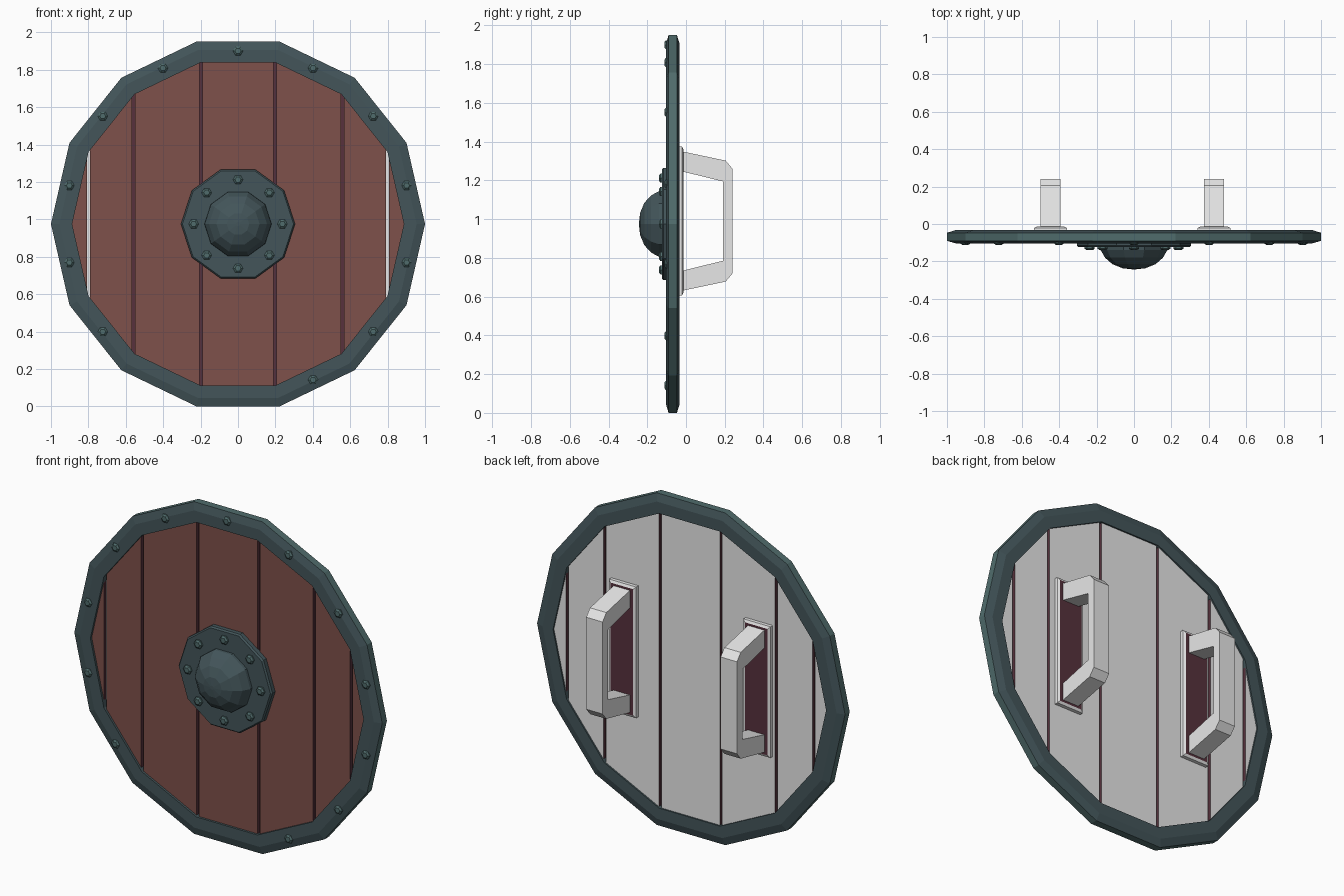
import bpy, bmesh, math

if "Cube" in bpy.data.objects:
    bpy.data.objects.remove(bpy.data.objects["Cube"])

CZ = 0.975   # height of the shield centre


def mat(name, rgb):
    m = bpy.data.materials.new(name)
    m.diffuse_color = (*rgb, 1)
    m.use_nodes = True
    m.node_tree.nodes["Principled BSDF"].inputs["Base Color"].default_value = m.diffuse_color
    return m


IRON = mat("dark iron", (0.056, 0.091, 0.102))
EDGE = mat("light iron", (0.08, 0.15, 0.15))
RED = mat("red paint", (0.21, 0.082, 0.069))
GREY = mat("pale grey", (0.8, 0.8, 0.8))
MAROON = mat("dark maroon", (0.095, 0.031, 0.046))


def make(name, verts, faces, mats, rule=None):
    """Mesh object with outward normals; rule picks a material from each face."""
    me = bpy.data.meshes.new(name)
    me.from_pydata(verts, [], faces)
    bm = bmesh.new()
    bm.from_mesh(me)
    bmesh.ops.recalc_face_normals(bm, faces=bm.faces[:])
    bm.normal_update()
    if rule:
        for f in bm.faces:
            f.material_index = rule(f)
    bm.to_mesh(me)
    bm.free()
    for m in mats:
        me.materials.append(m)
    ob = bpy.data.objects.new(name, me)
    bpy.context.collection.objects.link(ob)
    return ob


def lathe(name, prof, n, cx, cz, mats, closed=False, rule=None):
    """Turn (radius, y) points around the y axis with n flat sides."""
    verts = [(cx + r * math.cos(2 * math.pi * k / n), y, cz + r * math.sin(2 * math.pi * k / n))
             for r, y in prof for k in range(n)]
    m = len(prof)
    faces = []
    for i in range(m if closed else m - 1):
        j = (i + 1) % m
        for k in range(n):
            l = (k + 1) % n
            faces.append((i * n + k, i * n + l, j * n + l, j * n + k))
    if not closed:
        faces += [tuple(range(n)), tuple(range((m - 1) * n, m * n))]
    return make(name, verts, faces, mats, closed and rule or rule)


def prism(name, pts, a, b, mats, axis, rule=None):
    """Extrude a 2D outline along x (outline is y,z) or y (outline is x,z)."""
    put = (lambda p, t: (t, p[0], p[1])) if axis == "x" else (lambda p, t: (p[0], t, p[1]))
    n = len(pts)
    verts = [put(p, a) for p in pts] + [put(p, b) for p in pts]
    faces = [tuple(range(n)), tuple(range(n, 2 * n))]
    faces += [(i, (i + 1) % n, n + (i + 1) % n, n + i) for i in range(n)]
    return make(name, verts, faces, mats, rule=rule)


# fourteen-sided iron rim with bevelled outer edge
lathe("rim", [(0.887, -0.103), (0.955, -0.103), (1.0, -0.09), (1.0, -0.047), (0.955, -0.033), (0.887, -0.033)],
      14, 0, CZ, [IRON, EDGE], closed=True,
      rule=lambda f: int(abs(f.normal.y) < 0.5 and math.hypot(f.calc_center_median().x,
                         f.calc_center_median().z - CZ) > 0.93))

# planks clipped to the fourteen-sided outline
R = 0.892
corners = [(R * math.cos(math.pi * k / 7), R * math.sin(math.pi * k / 7)) for k in range(7, -1, -1)]


def half_height(x):
    for (xa, za), (xb, zb) in zip(corners, corners[1:]):
        if xa - 1e-9 <= x <= xb + 1e-9:
            return za + (zb - za) * (x - xa) / (xb - xa)
    return 0


def board(name, x0, x1, y0, y1, mats, rule=None):
    xs = [x0] + [c[0] for c in corners if x0 + 1e-4 < c[0] < x1 - 1e-4] + [x1]
    top = [(x, CZ + max(half_height(x), 0.001)) for x in xs]
    bottom = [(x, 2 * CZ - z) for x, z in reversed(top)]
    return prism(name, top + bottom, y0, y1, mats, "y", rule)


def paint(f):   # red front, grey back, maroon edges
    return 0 if f.normal.y < -0.5 else 1 if f.normal.y > 0.5 else 2


cuts = [-R, -0.8, -0.558, -0.198, 0.198, 0.558, 0.8, R]
for i, (a, b) in enumerate(zip(cuts, cuts[1:])):
    x0 = a + 0.008 if i else a
    x1 = b - 0.008 if i < 6 else b
    board(f"plank_{i + 1}", x0, x1, -0.09, -0.042, [RED, GREY, MAROON], paint)

# backing behind the grooves, pale strips in the outermost ones
board("backing", -0.79, 0.79, -0.070, -0.062, [MAROON])
for s in (-1, 1):
    board("pale_strip", s * 0.8 - 0.009, s * 0.8 + 0.009, -0.070, -0.062, [GREY, MAROON],
          lambda f: int(f.normal.y > 0.5))

# central boss: ten-sided plate and dome
lathe("boss_plate", [(0.305, -0.085), (0.305, -0.115), (0.297, -0.124)], 10, 0, CZ, [IRON])
lathe("boss_dome", [(0.18, -0.115), (0.178, -0.14), (0.155, -0.18), (0.115, -0.215), (0.06, -0.237), (0.012, -0.242)],
      10, 0, CZ, [IRON])


# six-sided rivets on rim and boss
def rivets(name, count, radius, start, y, skip=()):
    for k in range(count):
        if k not in skip:
            t = start + 2 * math.pi * k / count
            lathe(name, [(0.027, y + 0.012), (0.027, y - 0.004), (0.016, y - 0.012)], 6,
                  radius * math.cos(t), CZ + radius * math.sin(t), [EDGE])


rivets("rim_rivet", 14, 0.925, math.pi / 14, -0.1, skip=(9, 10))
rivets("boss_rivet", 8, 0.237, 0, -0.128)

# two handles on bevelled base plates
half = [(-0.022, 0.36), (0.205, 0.312), (0.24, 0.27)]
inner = [(0.19, 0.205), (-0.022, 0.257)]
HZ = 0.99
outline = ([(y, HZ + z) for y, z in half] + [(y, HZ - z) for y, z in reversed(half)]
           + [(y, HZ - z) for y, z in reversed(inner)] + [(y, HZ + z) for y, z in inner])
for x in (-0.446, 0.427):
    prism("handle", outline, x - 0.053, x + 0.053, [GREY], "x")
    verts = [(x + sx * w, y, HZ + sz * h)
             for w, h, y in ((0.088, 0.385, -0.045), (0.088, 0.385, -0.021), (0.074, 0.371, -0.014))
             for sx, sz in ((-1, -1), (1, -1), (1, 1), (-1, 1))]
    faces = [(0, 1, 2, 3), (8, 9, 10, 11)]
    faces += [(o + i, o + (i + 1) % 4, o + 4 + (i + 1) % 4, o + 4 + i) for o in (0, 4) for i in range(4)]
    make("handle_plate", verts, faces, [GREY, MAROON], lambda f: int(f.normal.y > 0.95))
